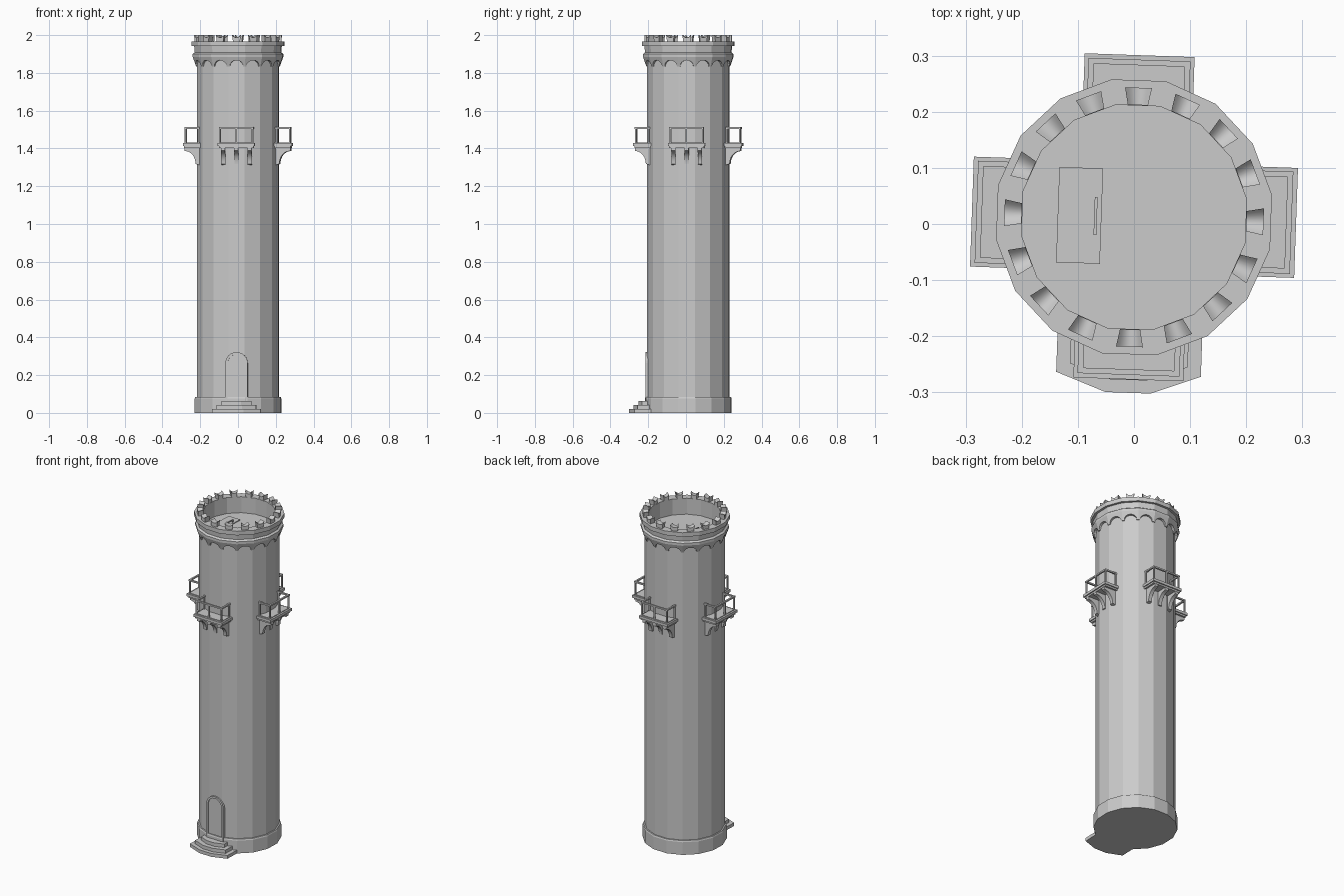
import bpy, bmesh, math
from mathutils import Matrix, Vector

if "Cube" in bpy.data.objects:
    bpy.data.objects.remove(bpy.data.objects["Cube"])

N = 16                                   # sides of the tower
STEP = 2 * math.pi / N
PLACE = Matrix.Translation((0, 0.012, 0)) @ Matrix.Rotation(math.radians(-2), 4, 'Z')


def finish(bm, name, smooth=False):
    bmesh.ops.recalc_face_normals(bm, faces=bm.faces)
    bm.transform(PLACE)
    me = bpy.data.meshes.new(name)
    bm.to_mesh(me)
    bm.free()
    ob = bpy.data.objects.new(name, me)
    bpy.context.collection.objects.link(ob)
    if smooth:
        bpy.context.view_layer.objects.active = ob
        ob.select_set(True)
        bpy.ops.object.shade_smooth_by_angle(angle=math.radians(35))
        ob.select_set(False)
    return ob


def loft(bm, a, b, m=Matrix()):
    """Closed solid between two matching outlines."""
    va = [bm.verts.new(m @ Vector(p)) for p in a]
    vb = [bm.verts.new(m @ Vector(p)) for p in b]
    n = len(a)
    for i in range(n):
        j = (i + 1) % n
        bm.faces.new((va[i], va[j], vb[j], vb[i]))
    bm.faces.new(va[::-1])
    bm.faces.new(vb)


def box(bm, x0, x1, y0, y1, z0, z1, m=Matrix()):
    ring = [(x0, y0), (x1, y0), (x1, y1), (x0, y1)]
    loft(bm, [(x, y, z0) for x, y in ring], [(x, y, z1) for x, y in ring], m)


def revolve(bm, profile):
    """N-sided lathe of (radius, z), flats facing the axes."""
    rings = []
    for r, z in profile:
        rings.append([bm.verts.new((r * math.cos((i + .5) * STEP), r * math.sin((i + .5) * STEP), z))
                      for i in range(N)])
    for a, b in zip(rings, rings[1:]):
        for i in range(N):
            j = (i + 1) % N
            bm.faces.new((a[i], a[j], b[j], b[i]))
    bm.faces.new(rings[0][::-1])
    bm.faces.new(rings[-1])


def turn(i, count):
    return Matrix.Rotation(i * 2 * math.pi / count, 4, 'Z')


# Tower shaft with plinth, cornice, parapet ring and sunken roof floor
bm = bmesh.new()
revolve(bm, [(.232, 0), (.232, .077), (.229, .085), (.221, .085), (.221, 1.885), (.243, 1.885),
             (.243, 1.9), (.232, 1.908), (.235, 1.942), (.249, 1.942), (.249, 1.967),
             (.203, 1.967), (.203, 1.87)])
finish(bm, "tower_shaft")

# Scalloped arcade under the cornice: one arch per side, leaning outwards
bm = bmesh.new()
SEG = 8
for i in range(N):
    def pt(u, z, inner):
        r = .218 if inner else .225 + (.243 - .225) * (z - 1.835) / .05
        ap = r * math.cos(STEP / 2)
        return (u * r * math.sin(STEP / 2), -ap, z)
    us = [-1, -.8] + [-.8 * math.cos(math.pi * k / SEG) for k in range(1, SEG)] + [.8, 1]
    low = [1.835] + [1.835 + .032 * math.sqrt(max(0, 1 - (u / .8) ** 2)) for u in us[1:-1]] + [1.835]
    outline = list(zip(us, low)) + [(1, 1.885), (-1, 1.885)]
    loft(bm, [pt(u, z, False) for u, z in outline], [pt(u, z, True) for u, z in outline], turn(i, N))
finish(bm, "cornice_arches")

# Swallow-tailed merlons
bm = bmesh.new()
top = [(1 - 2 * k / 8) for k in range(9)]
shape = [(-.8, 1.966), (.8, 1.966), (.85, 1.982)] + [(t, 1.987 + .013 * t * t) for t in top] + [(-.85, 1.982)]
for i in range(N):
    loft(bm, [(.024 * t, -.231, z) for t, z in shape], [(.018 * t, -.2, z) for t, z in shape], turn(i, N))
finish(bm, "merlons", True)

# Roof hatch and its handle
bm = bmesh.new()
box(bm, -.136, -.058, -.085, .085, 1.865, 1.875)
finish(bm, "roof_hatch")
bm = bmesh.new()
box(bm, -.071, -.066, -.034, -.027, 1.874, 1.893)
box(bm, -.071, -.066, .027, .034, 1.874, 1.893)
box(bm, -.071, -.066, -.034, .034, 1.888, 1.893)
finish(bm, "hatch_handle")

# Four balconies: slab, curved brackets, railing
slab, brackets, rails = bmesh.new(), bmesh.new(), bmesh.new()
curve = [(-.277 + .055 * math.sin(a), 1.318 + .068 * math.cos(a))
         for a in [k * math.pi / 16 for k in range(9)]]
side = [(-.2, 1.405), (-.28, 1.405), (-.28, 1.388)] + curve + [(-.2, 1.312)]
for i in range(4):
    m = turn(i, 4)
    box(slab, -.098, .098, -.289, -.19, 1.412, 1.428, m)
    box(slab, -.092, .092, -.282, -.19, 1.402, 1.412, m)
    box(slab, -.088, .088, -.278, -.19, 1.428, 1.432, m)
    for x in (-.07, 0, .07):
        loft(brackets, [(x - .011, y, z) for y, z in side], [(x + .011, y, z) for y, z in side], m)
    h = .004
    for x, y in ((-.086, -.276), (0, -.276), (.086, -.276), (-.086, -.207), (.086, -.207)):
        box(rails, x - h, x + h, y - h, y + h, 1.43, 1.505, m)
    box(rails, -.091, .091, -.281, -.271, 1.504, 1.513, m)
    for s in (-1, 1):
        box(rails, s * .086 - .005, s * .086 + .005, -.271, -.2, 1.504, 1.513, m)
finish(slab, "balcony_slabs")
finish(brackets, "balcony_brackets", True)
finish(rails, "balcony_railings")


# Arched door with raised surround
def arch(w, spring, z0, n=12):
    return [(w, z0)] + [(w * math.cos(math.pi * k / n), spring + w * math.sin(math.pi * k / n))
                        for k in range(n + 1)] + [(-w, z0)]


bm = bmesh.new()
loft(bm, [(x, -.2185, z) for x, z in arch(.048, .263, .05)], [(x, -.2, z) for x, z in arch(.048, .263, .05)])
finish(bm, "door")
bm = bmesh.new()
outer, inner = arch(.059, .263, .05), arch(.047, .263, .05)
for k in range(len(outer) - 1):
    quad = [outer[k], outer[k + 1], inner[k + 1], inner[k]]
    loft(bm, [(x, -.225, z) for x, z in quad], [(x, -.2, z) for x, z in quad])
bmesh.ops.remove_doubles(bm, verts=bm.verts, dist=1e-5)
finish(bm, "door_surround")

# Three entrance steps with chamfered fronts
bm = bmesh.new()
for w, front, corner, z in ((.129, -.313, -.28, .02), (.105, -.29, -.264, .041), (.08, -.264, -.243, .062)):
    plan = [(-w, -.19), (-w, corner), (-w * .31, front), (w * .31, front), (w, corner), (w, -.19)]
    loft(bm, [(x, y, 0) for x, y in plan], [(x, y, z) for x, y in plan])
finish(bm, "entrance_steps")
